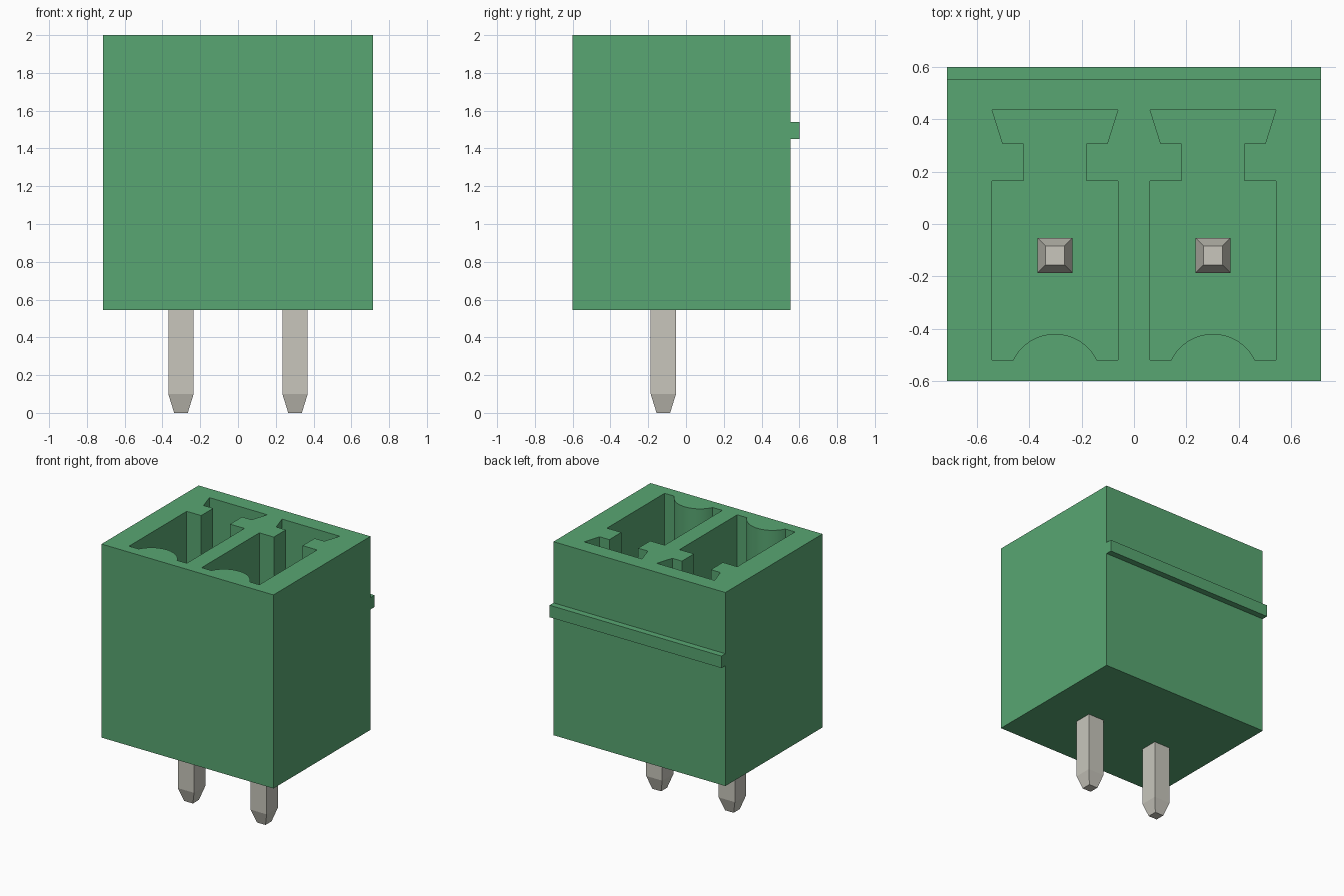
import bpy, bmesh, math

cube = bpy.data.objects.get("Cube")
if cube:
    bpy.data.objects.remove(cube, do_unlink=True)

PITCH_HALF = 0.302      # contacts sit at +/- this x
PIN_Y = -0.12
BASE_Z, TOP_Z = 0.545, 2.0
FLOOR_Z = 0.73          # bottom of the sockets
PIN_TOP = 1.70


def material(name, rgb):
    m = bpy.data.materials.new(name)
    m.use_nodes = True
    m.diffuse_color = (*rgb, 1)
    bsdf = m.node_tree.nodes["Principled BSDF"]
    bsdf.inputs["Base Color"].default_value = (*rgb, 1)
    bsdf.inputs["Roughness"].default_value = 0.6
    return m


green = material("green plastic", (0.098, 0.381, 0.168))
metal = material("tinned metal", (0.578, 0.565, 0.503))


def make_object(name, bm, mat):
    bmesh.ops.recalc_face_normals(bm, faces=bm.faces)
    mesh = bpy.data.meshes.new(name)
    bm.to_mesh(mesh)
    bm.free()
    mesh.materials.append(mat)
    ob = bpy.data.objects.new(name, mesh)
    bpy.context.collection.objects.link(ob)
    return ob


def prism(name, outline, z0, z1, mat):
    """Extrude a closed xy outline from z0 to z1."""
    bm = bmesh.new()
    face = bm.faces.new([bm.verts.new((x, y, z0)) for x, y in outline])
    ext = bmesh.ops.extrude_face_region(bm, geom=[face])
    for v in ext["geom"]:
        if isinstance(v, bmesh.types.BMVert):
            v.co.z = z1
    return make_object(name, bm, mat)


def rectangle(x0, x1, y0, y1):
    return [(x0, y0), (x1, y0), (x1, y1), (x0, y1)]


def socket_outline(cx):
    """Keyed socket: rounded rib at the front, narrow neck, dovetail at the back."""
    r, cy, half = 0.178, -0.598, math.asin(0.16 / 0.178)
    rib = [(r * math.sin(a), cy + r * math.cos(a))
           for a in (-half + 2 * half * i / 20 for i in range(21))]
    right = [(0.24, -0.52), (0.24, 0.165), (0.12, 0.165),
             (0.12, 0.308), (0.20, 0.308), (0.24, 0.435)]
    left = [(-x, y) for x, y in reversed(right)]
    return [(cx + x, y) for x, y in rib + right + left]


# Housing block with two sockets cut from the top
housing = prism("housing", rectangle(-0.715, 0.715, -0.6, 0.553), BASE_Z, TOP_Z, green)
bpy.context.view_layer.objects.active = housing
for side in (-1, 1):
    cutter = prism("socket_cutter", socket_outline(side * PITCH_HALF), FLOOR_Z, 2.2, green)
    cutter.hide_render = True
    mod = housing.modifiers.new("socket", 'BOOLEAN')
    mod.operation, mod.solver, mod.object = 'DIFFERENCE', 'EXACT', cutter
    bpy.ops.object.modifier_apply(modifier=mod.name)
    bpy.data.objects.remove(cutter, do_unlink=True)

bpy.ops.object.select_all(action='DESELECT')
housing.select_set(True)
bpy.ops.object.shade_smooth_by_angle(angle=math.radians(25))

# Latching rail across the back
prism("latch_rail", rectangle(-0.715, 0.715, 0.553, 0.6), 1.45, 1.54, green)


# Square contact pins, tapered at both ends
def pin(name, cx):
    bm = bmesh.new()
    rings = []
    for z, h in ((0, 0.036), (0.10, 0.067), (PIN_TOP - 0.10, 0.067), (PIN_TOP, 0.036)):
        rings.append([bm.verts.new((cx + x, PIN_Y + y, z))
                      for x, y in rectangle(-h, h, -h, h)])
    for a, b in zip(rings, rings[1:]):
        for i in range(4):
            j = (i + 1) % 4
            bm.faces.new((a[i], a[j], b[j], b[i]))
    bm.faces.new(rings[0])
    bm.faces.new(rings[-1])
    return make_object(name, bm, metal)


pin("right_pin", -PITCH_HALF)
pin("left_pin", PITCH_HALF)
